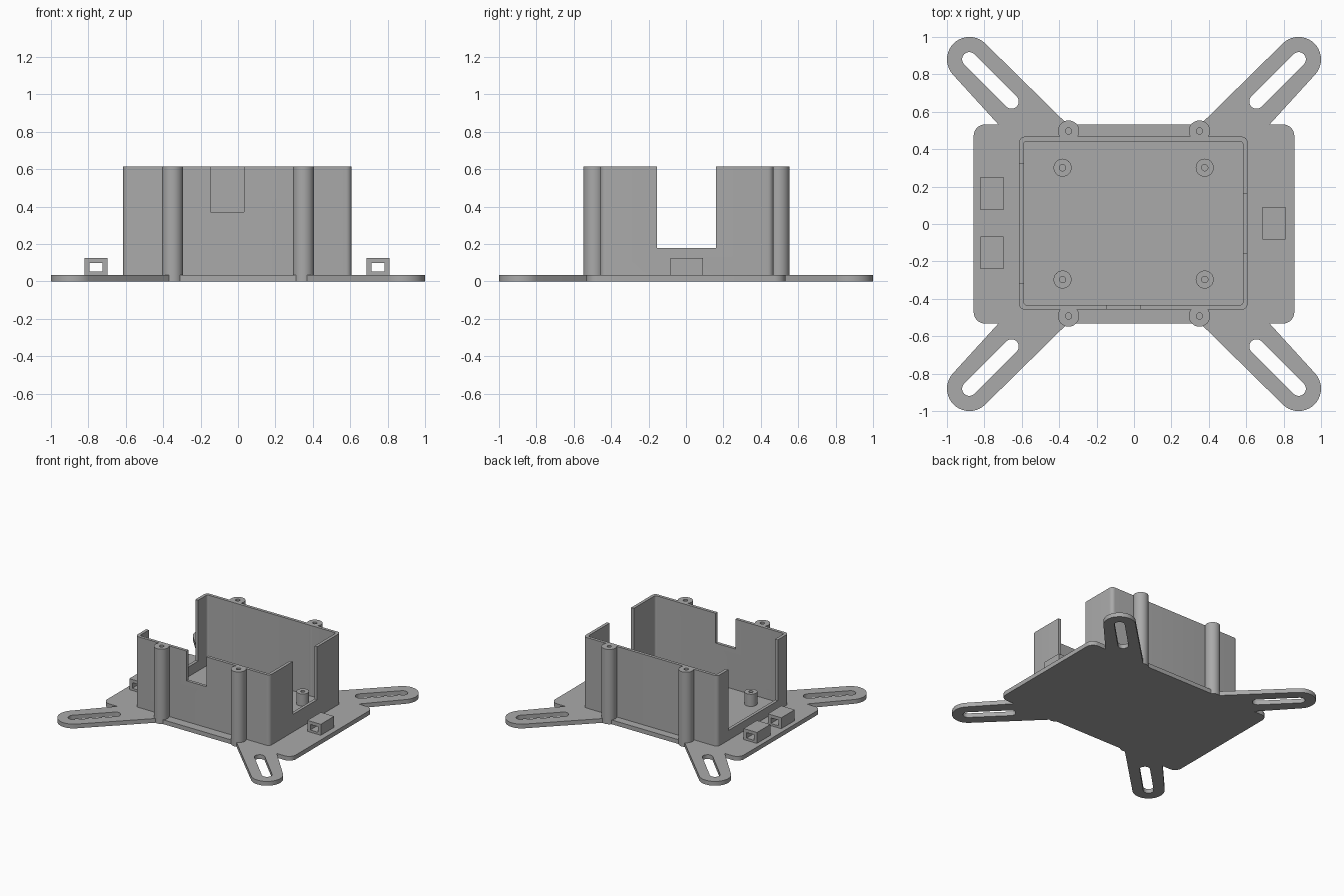
import bpy, bmesh
from math import sin, cos, pi, radians
from mathutils import Matrix

cube = bpy.data.objects.get("Cube")
if cube:
    bpy.data.objects.remove(cube)

grey = bpy.data.materials.new("plain grey")
grey.use_nodes = True
grey.diffuse_color = (0.4, 0.4, 0.4, 1)
grey.node_tree.nodes["Principled BSDF"].inputs["Base Color"].default_value = (0.4, 0.4, 0.4, 1)

BASE, TOP = 0.035, 0.615


def arc(cx, cy, r, a0, a1, n=10):
    angles = [radians(a0 + (a1 - a0) * i / n) for i in range(n + 1)]
    return [(cx + r * cos(a), cy + r * sin(a)) for a in angles]


def circle(cx, cy, r, n=32):
    return arc(cx, cy, r, 0, 360, n)[:-1]


def rounded(x0, x1, y0, y1, r):
    return (arc(x1 - r, y1 - r, r, 0, 90, 6) + arc(x0 + r, y1 - r, r, 90, 180, 6)
            + arc(x0 + r, y0 + r, r, 180, 270, 6) + arc(x1 - r, y0 + r, r, 270, 360, 6))


def rect(x0, x1, y0, y1):
    return [(x0, y0), (x1, y0), (x1, y1), (x0, y1)]


def prism(name, outline, z0, z1, holes=(), matrix=None):
    """Extrude an outline with optional holes from z0 to z1."""
    bm = bmesh.new()
    for loop in [outline, *holes]:
        verts = [bm.verts.new((x, y, z0)) for x, y in loop]
        for a, b in zip(verts, verts[1:] + verts[:1]):
            bm.edges.new((a, b))
    bmesh.ops.triangle_fill(bm, edges=bm.edges[:], use_beauty=True)
    bmesh.ops.dissolve_limit(bm, angle_limit=0.01, verts=[], edges=bm.edges[:])
    made = bmesh.ops.extrude_face_region(bm, geom=bm.faces[:])["geom"]
    top = [v for v in made if isinstance(v, bmesh.types.BMVert)]
    bmesh.ops.translate(bm, verts=top, vec=(0, 0, z1 - z0))
    if matrix:
        bm.transform(matrix)
    bmesh.ops.recalc_face_normals(bm, faces=bm.faces[:])
    mesh = bpy.data.meshes.new(name)
    bm.to_mesh(mesh)
    bm.free()
    mesh.materials.append(grey)
    obj = bpy.data.objects.new(name, mesh)
    bpy.context.collection.objects.link(obj)
    return obj


def smooth(obj):
    bpy.ops.object.select_all(action='DESELECT')
    obj.select_set(True)
    bpy.context.view_layer.objects.active = obj
    bpy.ops.object.shade_smooth_by_angle(angle=radians(35))


# Base plate with four slotted arms, from one mirrored quarter
quarter = (arc(0.797, 0.472, 0.06, 0, 90) + [(0.725, 0.532)]
           + arc(0.88, 0.88, 0.12, -43, 134, 20) + [(0.355, 0.532)])
slot = arc(0.88, 0.88, 0.039, -45, 135) + arc(0.655, 0.655, 0.039, 135, 315)
outline, slots = [], []
for sx, sy in ((1, 1), (-1, 1), (-1, -1), (1, -1)):
    part = [(x * sx, y * sy) for x, y in quarter]
    outline += part if sx * sy > 0 else part[::-1]
    slots.append([(x * sx, y * sy) for x, y in slot])
smooth(prism("base_plate", outline, 0, BASE, slots))

# Box walls, notched on three sides
walls = prism("box_walls", rounded(-0.614, 0.607, -0.458, 0.467, 0.03), BASE, TOP,
              [rounded(-0.589, 0.582, -0.433, 0.442, 0.015)])
notches = [
    ("right_notch", rect(-0.7, -0.55, -0.315, 0.323), 0.115),
    ("left_notch", rect(0.55, 0.7, -0.156, 0.161), 0.18),
    ("front_notch", rect(-0.146, 0.033, -0.55, -0.4), 0.37),
]
bpy.context.view_layer.objects.active = walls
for name, shape, bottom in notches:
    cutter = prism(name, shape, bottom, 0.8)
    cutter.hide_render = True
    mod = walls.modifiers.new(name, 'BOOLEAN')
    mod.operation, mod.solver, mod.object = 'DIFFERENCE', 'EXACT', cutter
    bpy.ops.object.modifier_apply(modifier=name)
    bpy.data.objects.remove(cutter)
smooth(walls)

# Screw columns outside the walls and standoffs inside
for sx, side in ((1, "left"), (-1, "right")):
    for sy, end in ((1, "back"), (-1, "front")):
        x, y = sx * 0.35, sy * 0.4945 + 0.0025
        smooth(prism(f"{end}_{side}_column_foot", circle(x, y, 0.057), 0, BASE))
        smooth(prism(f"{end}_{side}_column", circle(x, y, 0.057), BASE, TOP,
                     [circle(x, y, 0.017, 20)]))
        x, y = sx * 0.38 - 0.002, sy * 0.299 + 0.002
        smooth(prism(f"{end}_{side}_standoff", circle(x, y, 0.048), BASE, 0.135,
                     [circle(x, y, 0.017, 20)]))

# Cable loops on the plate, drawn in the xz plane and extruded along y
upright = Matrix.Rotation(pi / 2, 4, 'X')
loops = [
    ("left_cable_loop", 0.749, 0.005),
    ("back_right_cable_loop", -0.759, 0.163),
    ("front_right_cable_loop", -0.759, -0.153),
]
for name, x, y in loops:
    prism(name, rect(x - 0.061, x + 0.061, BASE, 0.125), -y - 0.087, -y + 0.087,
          [rect(x - 0.034, x + 0.034, 0.053, 0.099)], upright)
